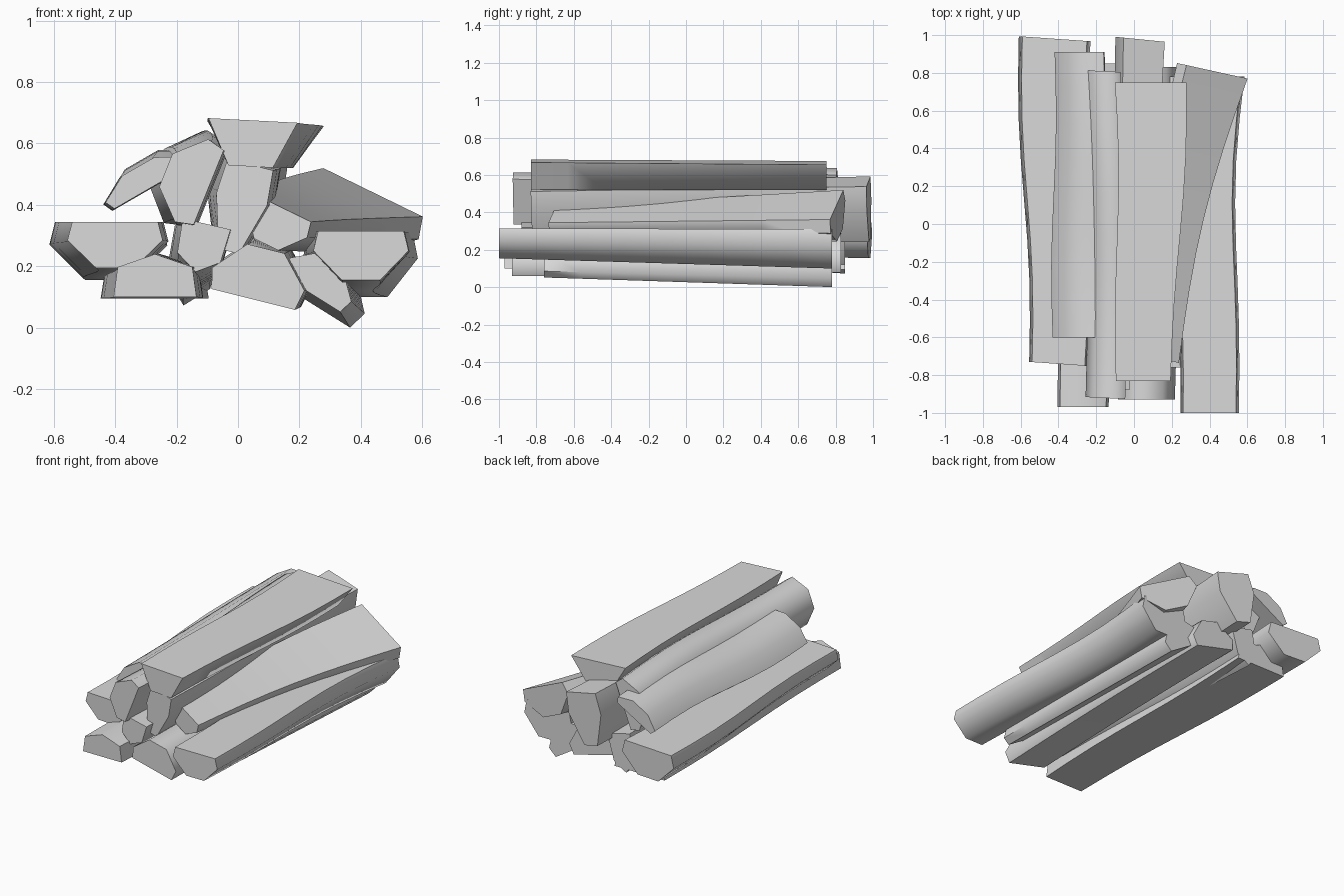
import bpy
import bmesh
from math import sin, cos, pi, radians
from mathutils import Vector

cube = bpy.data.objects.get("Cube")
if cube:
    bpy.data.objects.remove(cube, do_unlink=True)

# One plain grey for all the wood
COLOUR = (0.7, 0.7, 0.7, 1)
grey = bpy.data.materials.new("pale_grey_wood")
grey.use_nodes = True
grey.diffuse_color = COLOUR
grey.node_tree.nodes["Principled BSDF"].inputs["Base Color"].default_value = COLOUR

STATIONS = 8


def mirrored_section(right_side, point=()):
    """Close a unit cross-section by mirroring its right side."""
    left_side = [(-u, v) for u, v in reversed(right_side)]
    return right_side + list(point) + left_side


# Unit cross-sections, with the flat split face on top
HALF = mirrored_section([(.45, .5), (.5, .1), (.2, -.5)])
WEDGE = mirrored_section([(.5, .5), (.45, -.2)], [(0, -.5)])
PLANK = mirrored_section([(.5, .5), (.25, -.5)])


def log(name, section, start, end, x, z, width, height, roll=0,
        shift_x=0, shift_z=0, spread=0, thicken=0,
        bow=0, ripple=0, dip=0, tilt=0):
    """Loft a split log along y. Shift, spread and thicken are the change
    from front to back; bow, ripple and dip bend it; tilt slants its ends."""
    bm = bmesh.new()
    turn = radians(roll)
    middle = x + shift_x / 2
    rings = []
    for step in range(STATIONS + 1):
        t = step / STATIONS
        centre_x = x + shift_x * t + bow * sin(pi * t) + ripple * sin(2 * pi * t)
        centre_z = z + shift_z * t - dip * sin(2 * pi * t)
        ring = []
        for u, v in section:
            across = u * (width + spread * t)
            up = v * (height + thicken * t)
            px = centre_x + across * cos(turn) - up * sin(turn)
            pz = centre_z + across * sin(turn) + up * cos(turn)
            py = start + (end - start) * t + tilt * (px - middle)
            ring.append(bm.verts.new(Vector((px, py, pz))))
        rings.append(ring)
    for near, far in zip(rings, rings[1:]):
        for i in range(len(section)):
            bm.faces.new((near[i - 1], near[i], far[i], far[i - 1]))
    bm.faces.new(rings[0])
    bm.faces.new(rings[-1])
    bmesh.ops.recalc_face_normals(bm, faces=bm.faces[:])
    mesh = bpy.data.meshes.new(name)
    bm.to_mesh(mesh)
    bm.free()
    mesh.materials.append(grey)
    obj = bpy.data.objects.new(name, mesh)
    bpy.context.collection.objects.link(obj)
    bpy.ops.object.select_all(action="DESELECT")
    obj.select_set(True)
    bpy.context.view_layer.objects.active = obj
    bpy.ops.object.shade_smooth_by_angle(angle=radians(62))


# Logs on the left
log("lower_left_log", HALF, start=-1, end=.78, x=.4, z=.235, width=.31, height=.16,
    shift_x=.02, shift_z=-.03, spread=.02, thicken=.05, bow=-.03, ripple=.015)
log("upper_left_log", HALF, start=-.74, end=.845, x=.12, z=.33, width=.22, height=.13,
    roll=-26, shift_x=.28, shift_z=.03, spread=.18, thicken=.05, bow=-.05, tilt=-.22)
log("bottom_left_log", HALF, start=-.76, end=.78, x=.265, z=.165, width=.26, height=.12,
    roll=148, shift_x=.02, shift_z=-.02, spread=.06, thicken=.04)

# Logs along the middle
log("top_log", PLANK, start=-.83, end=.75, x=.045, z=.6, width=.29, height=.15,
    roll=-3, shift_x=.04, shift_z=-.005, spread=.09, thicken=-.01, bow=.01, ripple=-.01)
log("centre_log", HALF, start=-.82, end=.98, x=.005, z=.39, width=.17, height=.29,
    roll=-14, shift_x=.01, shift_z=.02, spread=.08, thicken=.03, ripple=.01, tilt=-.1)
log("small_centre_log", WEDGE, start=-.88, end=.85, x=-.12, z=.26, width=.16, height=.16,
    roll=-13, shift_x=-.03, shift_z=-.07, thicken=.08, ripple=.01)
log("bottom_centre_log", HALF, start=-.93, end=.83, x=.07, z=.175, width=.31, height=.17,
    roll=166, shift_x=.02, shift_z=.02, bow=.01)

# Logs on the right
log("lower_right_log", HALF, start=-.74, end=.98, x=-.4, z=.27, width=.31, height=.15,
    shift_x=-.02, shift_z=-.02, spread=.07, thicken=.04, ripple=.015, tilt=-.07)
log("bottom_right_log", WEDGE, start=-.97, end=.85, x=-.27, z=.17, width=.27, height=.14,
    roll=180, spread=.08, thicken=.01, ripple=.01)
log("outer_right_log", HALF, start=-.6, end=.91, x=-.305, z=.49, width=.3, height=.08,
    roll=210, shift_x=.01, shift_z=.015, thicken=.01, ripple=-.01, dip=.01)
log("inner_right_log", HALF, start=-.92, end=.81, x=-.165, z=.485, width=.29, height=.15,
    roll=-112, shift_x=-.03, shift_z=.01, spread=.03, bow=.025, dip=.01, tilt=-.05)
